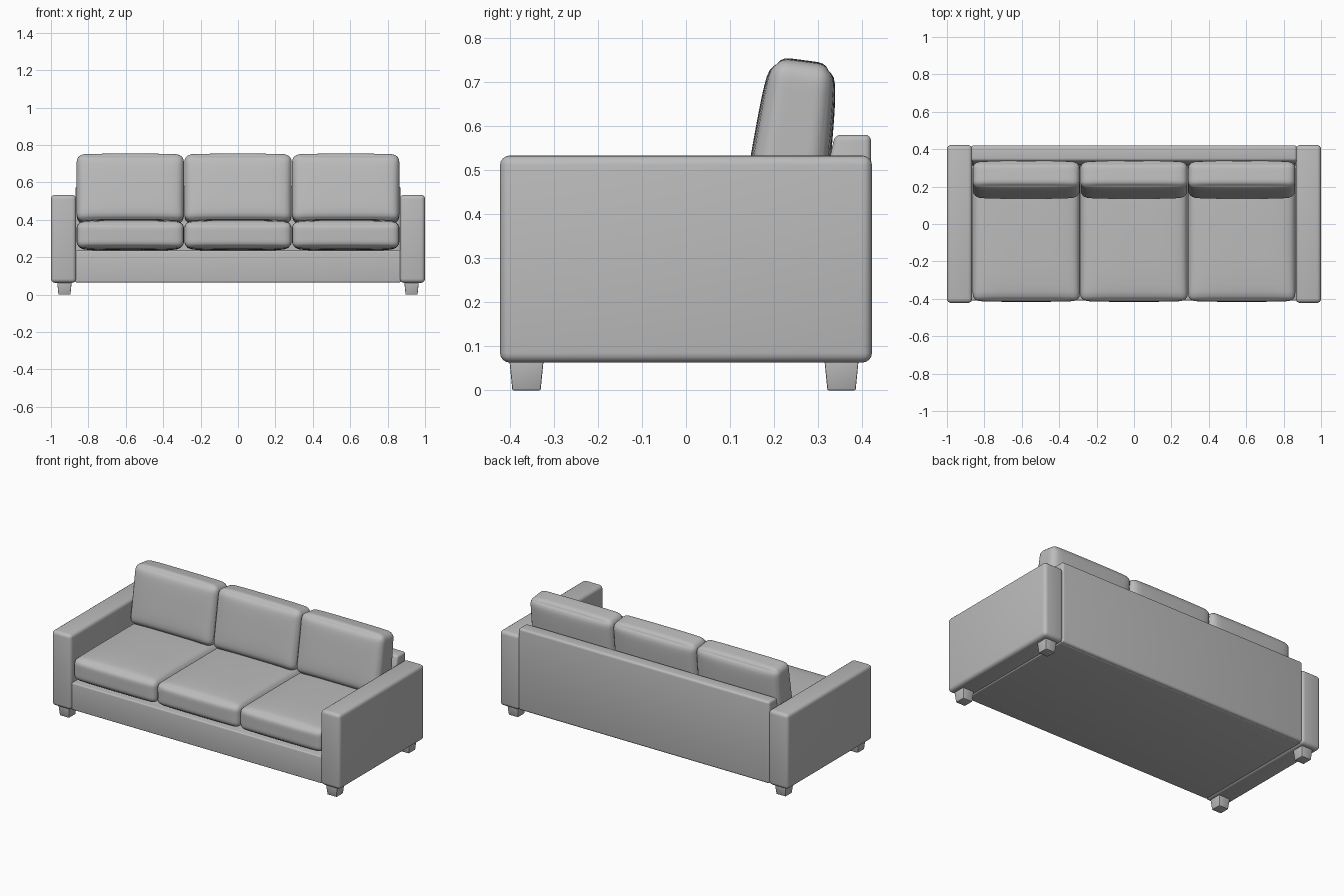
import bpy, bmesh, math
from mathutils import Vector, Matrix

old = bpy.data.objects.get("Cube")
if old:
    bpy.data.objects.remove(old, do_unlink=True)

fabric = bpy.data.materials.new("grey_fabric")
fabric.use_nodes = True
GREY = (0.5, 0.5, 0.5, 1)
fabric.diffuse_color = GREY
fabric.node_tree.nodes["Principled BSDF"].inputs["Base Color"].default_value = GREY


def finish(name, bm):
    """Turn a bmesh into a smooth-shaded object."""
    bmesh.ops.recalc_face_normals(bm, faces=bm.faces)
    mesh = bpy.data.meshes.new(name)
    bm.to_mesh(mesh)
    bm.free()
    mesh.materials.append(fabric)
    obj = bpy.data.objects.new(name, mesh)
    bpy.context.collection.objects.link(obj)
    bpy.ops.object.select_all(action="DESELECT")
    obj.select_set(True)
    bpy.context.view_layer.objects.active = obj
    bpy.ops.object.shade_smooth_by_angle(angle=math.radians(40))
    return obj


def round_edges(bm, radius, segments=4):
    bmesh.ops.bevel(bm, geom=list(bm.edges), offset=radius, segments=segments,
                    profile=0.5, affect="EDGES")


def prism(name, profile, x0, x1, radius):
    """Extrude a (y, z) profile from x0 to x1 and round its edges."""
    bm = bmesh.new()
    face = bm.faces.new([bm.verts.new((x0, y, z)) for y, z in profile])
    ext = bmesh.ops.extrude_face_region(bm, geom=[face])
    verts = [v for v in ext["geom"] if isinstance(v, bmesh.types.BMVert)]
    bmesh.ops.translate(bm, verts=verts, vec=(x1 - x0, 0, 0))
    round_edges(bm, radius)
    return finish(name, bm)


def rectangle(y0, y1, z0, z1):
    return [(y0, z0), (y1, z0), (y1, z1), (y0, z1)]


def cushion(name, center, half, radius, puff, tilt=0, taper=0):
    """Rounded box, swollen along the axes given by puff, then tapered and tilted."""
    bm = bmesh.new()
    bmesh.ops.create_cube(bm, size=2)
    bmesh.ops.subdivide_edges(bm, edges=bm.edges[:], cuts=17, use_grid_fill=True)
    for v in bm.verts:
        u = [math.sin(c * math.pi / 2) for c in v.co]
        p = Vector([u[i] * half[i] for i in range(3)])
        core = Vector([max(radius - half[i], min(half[i] - radius, p[i])) for i in range(3)])
        p = core + (p - core).normalized() * radius
        for i in range(3):
            a, b = u[(i + 1) % 3], u[(i + 2) % 3]
            p[i] += u[i] * puff[i] * (1 - a ** 4) * (1 - b ** 4)
        p.y *= 1 - taper * u[2]
        v.co = p
    bm.transform(Matrix.Translation(center) @ Matrix.Rotation(tilt, 4, "X"))
    return finish(name, bm)


# Frame: front rail with floor panel, and a back with a sloping inner face
prism("base", rectangle(-0.41, 0.40, 0.065, 0.235), -0.87, 0.87, 0.008)
prism("back_frame", [(0.30, 0.067), (0.42, 0.067), (0.42, 0.58), (0.338, 0.58), (0.32, 0.5)],
      -0.87, 0.87, 0.014)

# Arms and feet
for side, sx in (("left", 1), ("right", -1)):
    x0, x1 = sorted((sx * 0.865, sx))
    prism(side + "_arm", rectangle(-0.422, 0.422, 0.063, 0.533), x0, x1, 0.022)
    for end, y in (("front", -0.362), ("back", 0.353)):
        bm = bmesh.new()
        bmesh.ops.create_cube(bm, size=1)
        for v in bm.verts:
            w = 0.04 if v.co.z > 0 else 0.032
            v.co = (sx * 0.928 + math.copysign(w, v.co.x),
                    y + math.copysign(w, v.co.y), 0.08 if v.co.z > 0 else 0)
        round_edges(bm, 0.003, 2)
        finish(f"{side}_{end}_foot", bm)

# Three seat cushions and three leaning back cushions
for place, i in (("right", -1), ("middle", 0), ("left", 1)):
    x = i * 0.576
    cushion(place + "_seat_cushion", (x, -0.045, 0.319), (0.287, 0.365, 0.07), 0.035,
            (0, 0.006, 0.016))
    cushion(place + "_back_cushion", (x, 0.243, 0.565), (0.287, 0.077, 0.18), 0.038,
            (0, 0.012, 0.006), tilt=-0.13, taper=0.1)
